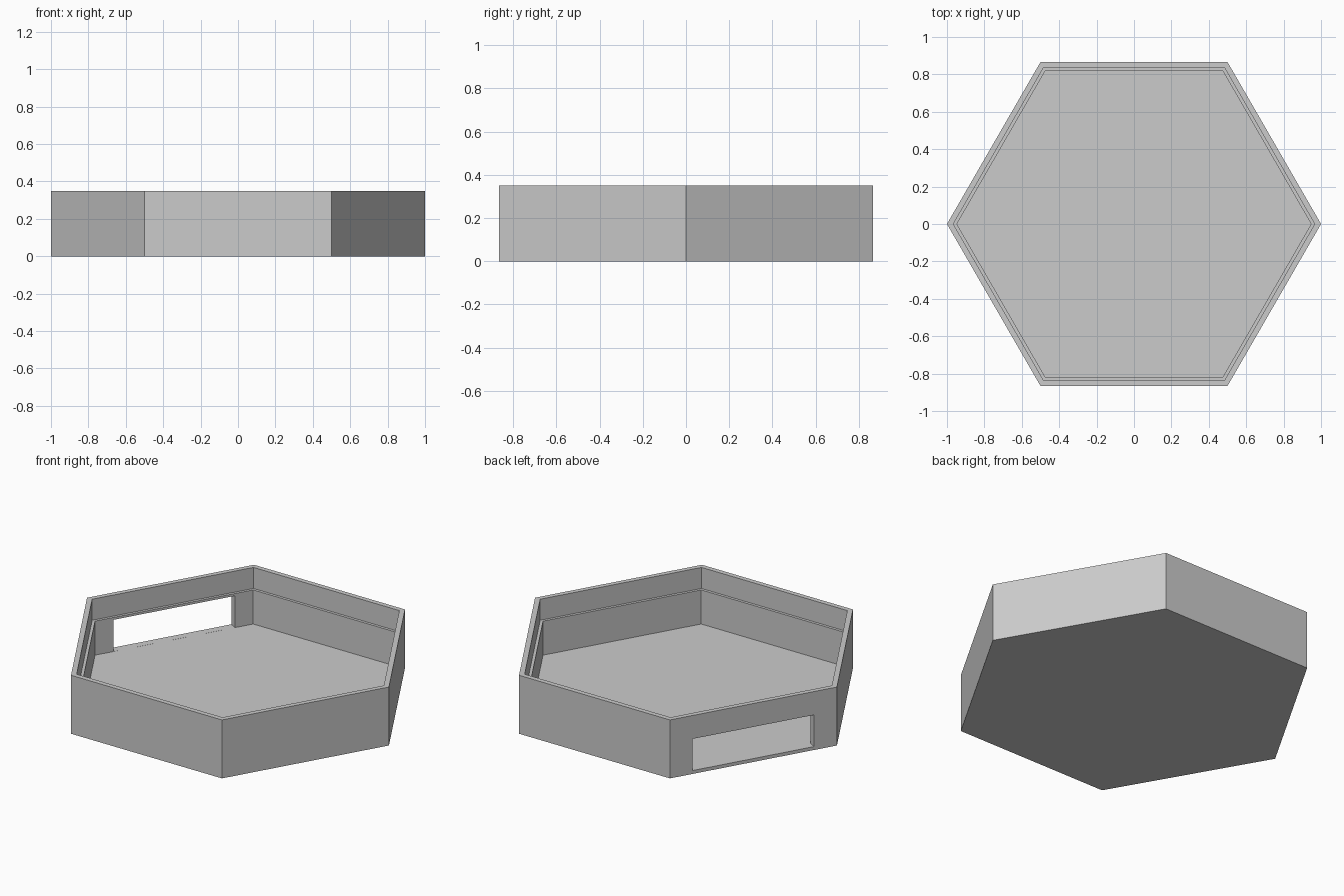
import bpy
import bmesh
from math import radians, cos, sin
from mathutils import Matrix, Vector

cube = bpy.data.objects.get("Cube")
if cube:
    bpy.data.objects.remove(cube, do_unlink=True)

HEIGHT, FLOOR, LEDGE = 0.35, 0.02, 0.224
R_OUT, R_LIP, R_IN = 1.0, 0.966, 0.947

grey = bpy.data.materials.new("light grey")
grey.use_nodes = True
colour = (0.6, 0.6, 0.6, 1)
grey.diffuse_color = colour
grey.node_tree.nodes["Principled BSDF"].inputs["Base Color"].default_value = colour


def make_object(name, bm):
    bmesh.ops.recalc_face_normals(bm, faces=bm.faces)
    mesh = bpy.data.meshes.new(name)
    bm.to_mesh(mesh)
    bm.free()
    mesh.materials.append(grey)
    obj = bpy.data.objects.new(name, mesh)
    bpy.context.collection.objects.link(obj)
    return obj


# Six-sided tray: one wall profile carried around, closed by floor and base
profile = [(R_OUT, 0), (R_OUT, HEIGHT), (R_LIP, HEIGHT),
           (R_LIP, LEDGE), (R_IN, LEDGE), (R_IN, FLOOR)]
bm = bmesh.new()
rings = []
for r, z in profile:
    angles = [radians(60 * i) for i in range(6)]
    rings.append([bm.verts.new((r * cos(a), r * sin(a), z)) for a in angles])
for low, high in zip(rings, rings[1:]):
    for i in range(6):
        j = (i + 1) % 6
        bm.faces.new((low[i], low[j], high[j], high[i]))
bm.faces.new(rings[0])
bm.faces.new(rings[-1])
tray = make_object("hexagonal_tray", bm)

# Wide slot through the back wall on the -x side, level with the floor
slot_bottom, slot_top = FLOOR + 0.0003, 0.21
bm = bmesh.new()
bmesh.ops.create_cube(bm, size=1)
turn = Matrix.Rotation(radians(150), 4, "Z")
place = Matrix.Translation(Vector((0.85, 0, (slot_bottom + slot_top) / 2)))
size = Matrix.Diagonal((0.2, 0.727, slot_top - slot_bottom, 1))
bmesh.ops.transform(bm, matrix=turn @ place @ size, verts=bm.verts)
cutter = make_object("slot_cutter", bm)
cutter.hide_render = True

cut = tray.modifiers.new("slot", "BOOLEAN")
cut.operation = "DIFFERENCE"
cut.solver = "EXACT"
cut.object = cutter
bpy.context.view_layer.objects.active = tray
bpy.ops.object.modifier_apply(modifier=cut.name)
bpy.data.objects.remove(cutter, do_unlink=True)
